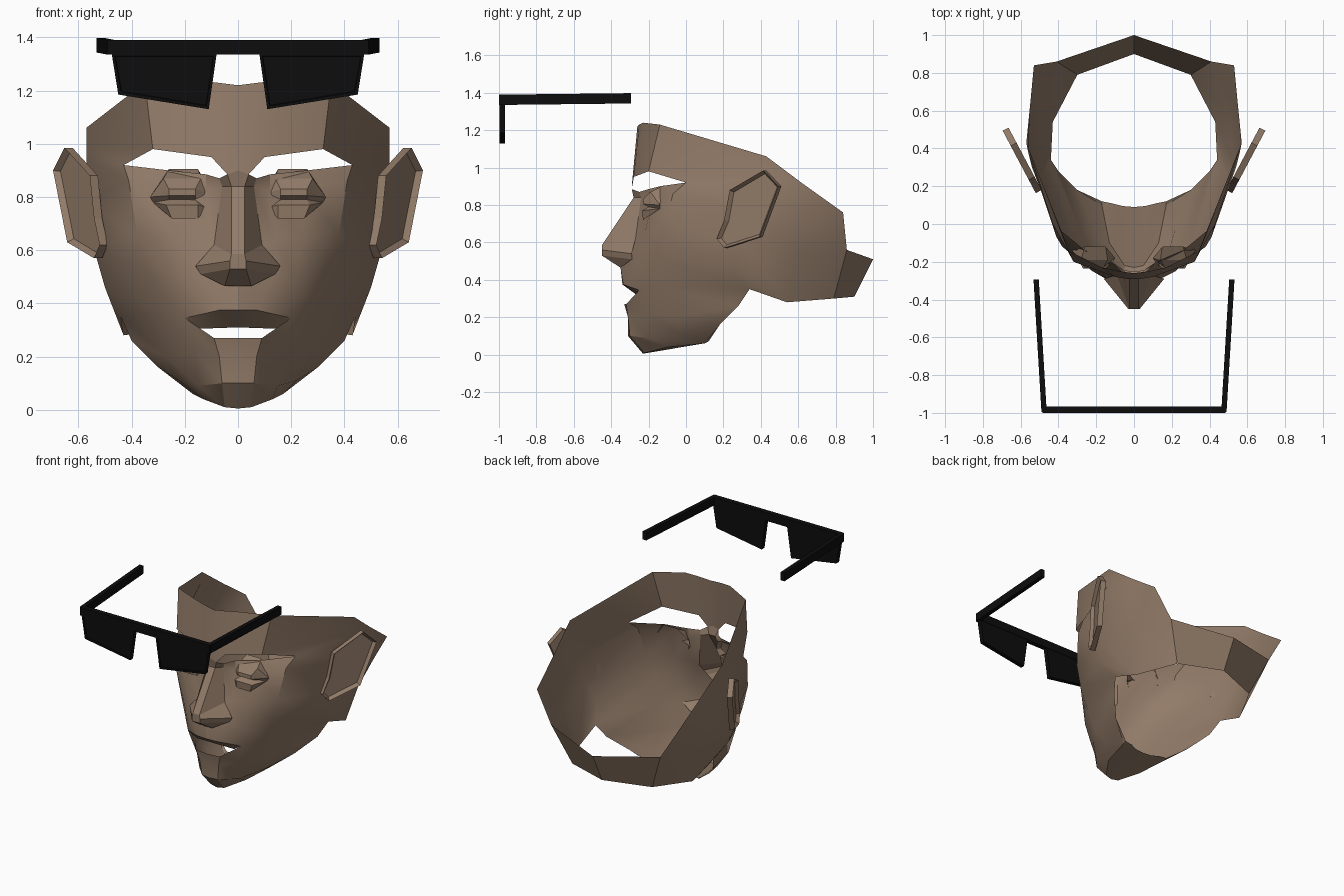
import bpy, bmesh, math
from mathutils import Vector

cube = bpy.data.objects.get("Cube")
if cube:
    bpy.data.objects.remove(cube, do_unlink=True)


def make_material(name, colour):
    mat = bpy.data.materials.new(name)
    mat.use_nodes = True
    mat.diffuse_color = colour
    mat.node_tree.nodes["Principled BSDF"].inputs["Base Color"].default_value = colour
    return mat


skin = make_material("brown skin", (.29, .2, .14, 1))
black = make_material("black plastic", (.004, .004, .004, 1))


def finish(bm, name, material, smooth_angle=None):
    mesh = bpy.data.meshes.new(name)
    bm.to_mesh(mesh)
    bm.free()
    mesh.materials.append(material)
    obj = bpy.data.objects.new(name, mesh)
    bpy.context.collection.objects.link(obj)
    if smooth_angle:
        bpy.ops.object.select_all(action='DESELECT')
        obj.select_set(True)
        bpy.context.view_layer.objects.active = obj
        bpy.ops.object.shade_smooth_by_angle(angle=math.radians(smooth_angle))
    return obj


def loft_mirrored(name, patches, smooth_angle=None):
    """Join neighbouring rows of each patch with faces, on both sides of x = 0."""
    bm = bmesh.new()
    shared = {}

    def vert(point, side):
        key = (round(point[0] * side, 4) + 0.0, point[1], point[2])
        if key not in shared:
            shared[key] = bm.verts.new(key)
        return shared[key]

    for patch in patches:
        for upper, lower in zip(patch, patch[1:]):
            for i in range(min(len(upper), len(lower)) - 1):
                corners = (upper[i], lower[i], lower[i + 1], upper[i + 1])
                for side in (1, -1):
                    ring = list(dict.fromkeys(vert(c, side) for c in corners))
                    if len(ring) > 2:
                        bm.faces.new(ring[::side])
    return finish(bm, name, skin, smooth_angle)


def prism(bm, outline, offset):
    """Extrude a closed outline along an offset and return the far cap."""
    near = [bm.verts.new(p) for p in outline]
    far = [bm.verts.new(Vector(p) + Vector(offset)) for p in outline]
    bm.faces.new(near[::-1])
    for i in range(len(near)):
        j = (i + 1) % len(near)
        bm.faces.new((near[i], near[j], far[j], far[i]))
    return bm.faces.new(far)


# Head shell: half rows run from the front centre round to the back
rim = [(0, -.26, 1.22), (.08, -.25, 1.23), (.17, -.23, 1.24), (.35, -.14, 1.23)]
brow = [(0, -.29, .9), (.04, -.29, .885), (.1, -.28, .95), (.32, -.2, .98)]

rim_side = (.55, .63, .91)
rim_back = (.53, .84, .76)
socket = [(.07, -.25, .87), (.12, -.2, .885), (.26, -.14, .9), (.43, 0, .92),
          (.57, .43, .95), rim_side, rim_back]
temple = [[rim[3], (.57, .43, 1.06), rim_side],
          [brow[3], (.57, .43, 1), rim_side],
          socket[3:6]]

nape_top = (.41, .86, .56)
nape_low = (.3, .79, .3)
neck_side = (.43, .54, .28)
eye_line = [(.06, -.24, .84), (.12, -.2, .82), (.24, -.18, .83), (.41, -.07, .86),
            (.56, .38, .78), (.55, .6, .75), rim_back]
cheek = [(.09, -.27, .62), (.14, -.25, .64), (.24, -.22, .65), (.38, -.12, .66),
         (.54, .3, .6), (.5, .6, .55), nape_top]
nose_base = [(0, -.35, .465), (.14, -.29, .51), (.22, -.25, .48), (.34, -.13, .52),
             (.5, .25, .46), neck_side, nape_low]

mouth_corner = (.2, -.25, .345)
jaw_side = [(.3, -.11, .36), (.44, .34, .35)]
lip_top = [(0, -.34, .375), (.07, -.335, .375), mouth_corner]
lip_fold = [(0, -.25, .31), (.14, -.24, .305), mouth_corner]
lower_lip = [(0, -.33, .27), (.09, -.32, .27), mouth_corner]

jaw_end = (.3, .18, .16)
chin_crease = [(0, -.31, .2), (.07, -.31, .2), (.16, -.22, .22), (.27, -.07, .2), (.4, .28, .26)]
chin = [(0, -.31, .1), (.06, -.3, .1), (.15, -.2, .09), (.22, -.02, .11), jaw_end]
chin_base = [(0, -.23, .005), (.05, -.22, .01), (.13, -.1, .04), (.17, .1, .06), jaw_end]
throat = [(0, .09, .06), (.06, .095, .06), (.12, .11, .07), (.17, .12, .07), jaw_end]

loft_mirrored("head_shell", [
    [rim, brow],
    temple,
    [socket, eye_line, cheek, nose_base, lip_top + jaw_side + [neck_side]],
    [lip_top, lip_fold],
    [lower_lip + jaw_side, chin_crease, chin, chin_base, throat],
    [[nape_top, (0, 1, .51)], [nape_low, (0, .9, .31)]],
], 30)

# Nose: bridge, tip and wings
loft_mirrored("nose", [[
    [brow[0], brow[1], socket[0]],
    [(0, -.28, .84), (.025, -.28, .84), eye_line[0]],
    [(0, -.45, .585), (.025, -.45, .585), cheek[0]],
    [(0, -.45, .56), (.03, -.45, .56), (.16, -.29, .54)],
    [(0, -.45, .53), (.03, -.45, .53), nose_base[1]],
    [nose_base[0], (.05, -.35, .465), nose_base[1]],
]], 15)

# Closed eyelids: inner corner, two middle points, outer corner in each row
inner, outer = (.1, -.18, .81), (.33, -.14, .8)
low_inner, low_outer = (.11, -.2, .76), (.32, -.14, .78)


def lid_row(start, end, left, right, y, z):
    return [start, (left, y, z), (right, y, z), end]


loft_mirrored("eyelids", [[
    lid_row(inner, outer, .15, .26, -.12, .905),
    lid_row(inner, outer, .14, .28, -.19, .87),
    lid_row(inner, outer, .16, .26, -.23, .83),
    lid_row(inner, outer, .16, .26, -.23, .805),
    lid_row(low_inner, low_outer, .16, .26, -.2, .79),
    lid_row(low_inner, low_outer, .15, .27, -.235, .77),
    lid_row(low_inner, low_outer, .15, .25, -.23, .72),
]], 15)

# Ears: slanted plates with a raised rim round a hollow
ear_outline = [(.18, .62), (.22, .57), (.41, .63), (.51, .9), (.43, .985), (.25, .88), (.22, .72)]
ear_normal = Vector((.88, -.47, 0))
for side, name in ((1, "left_ear"), (-1, "right_ear")):
    bm = bmesh.new()
    cap = prism(bm, [(.5 + (y - .2) * .53, y, z) for y, z in ear_outline], ear_normal * .035)
    bmesh.ops.inset_region(bm, faces=[cap], thickness=.045)
    bmesh.ops.inset_region(bm, faces=[cap], thickness=.018, depth=-.022)
    for v in bm.verts:
        v.co.x *= side
    bmesh.ops.recalc_face_normals(bm, faces=bm.faces[:])
    finish(bm, name, skin)

# Glasses: top bar, tapered lenses and slim arms
bm = bmesh.new()
prism(bm, [(-.485, -1, 1.335), (.485, -1, 1.335), (.485, -1, 1.39), (-.485, -1, 1.39)], (0, .035, 0))
bmesh.ops.recalc_face_normals(bm, faces=bm.faces[:])
finish(bm, "glasses_bar", black)

for side, name in ((1, "left"), (-1, "right")):
    bm = bmesh.new()
    lens = [(.08, 1.34), (.11, 1.13), (.45, 1.185), (.475, 1.34)]
    front = prism(bm, [(x * side, -.968, z) for x, z in lens], (0, -.03, 0))
    bmesh.ops.recalc_face_normals(bm, faces=bm.faces[:])
    bmesh.ops.inset_region(bm, faces=[front], thickness=.015)
    bmesh.ops.inset_region(bm, faces=[front], thickness=.003, depth=-.005)
    finish(bm, name + "_lens", black)

    bm = bmesh.new()
    arm = [(.462, 1.335), (.49, 1.335), (.49, 1.39), (.462, 1.39)]
    prism(bm, [(x * side, -.995, z) for x, z in arm], (.042 * side, .7, .008))
    bmesh.ops.recalc_face_normals(bm, faces=bm.faces[:])
    finish(bm, name + "_arm", black)
